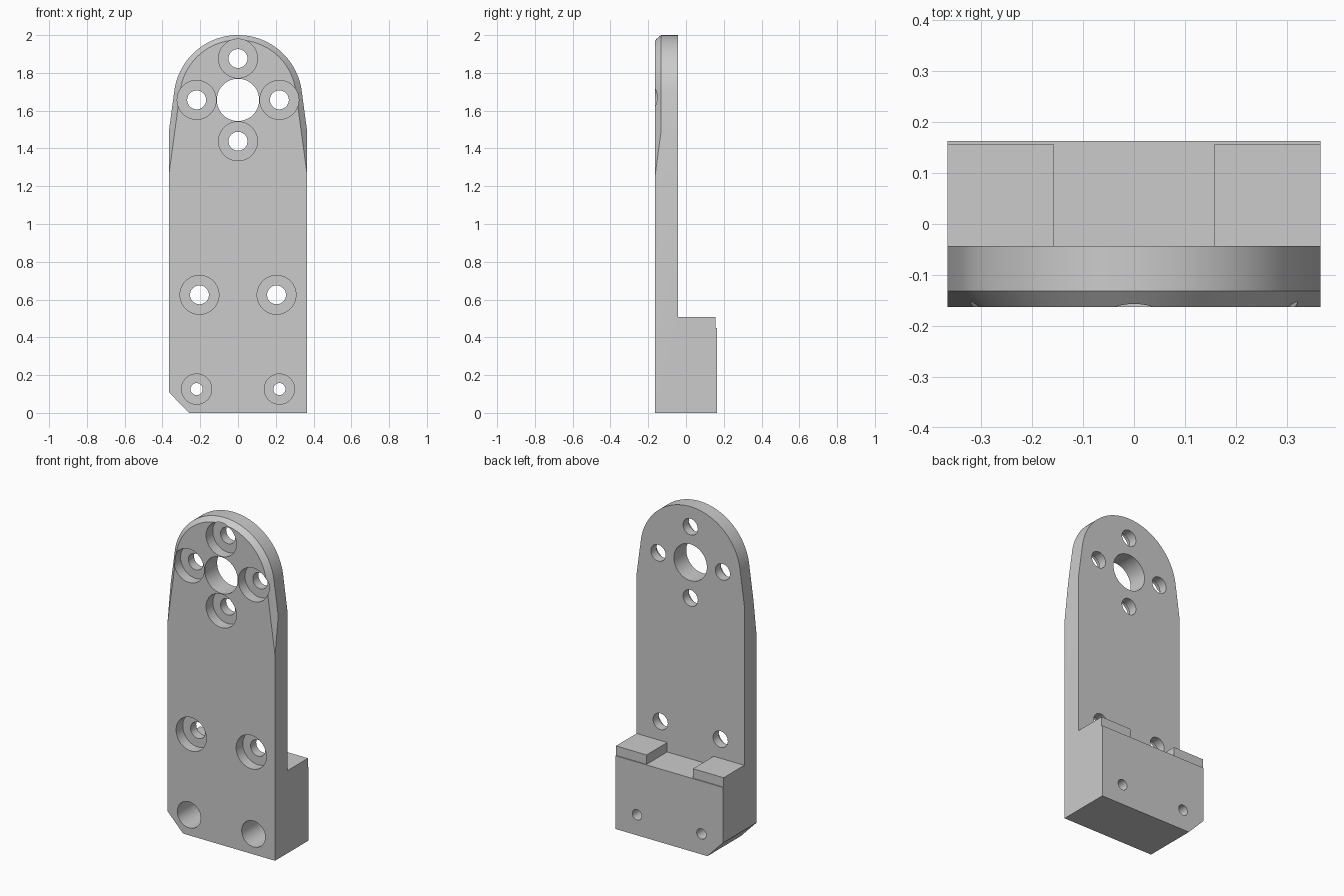
import bpy, bmesh, math

cube = bpy.data.objects.get("Cube")
if cube:
    bpy.data.objects.remove(cube, do_unlink=True)

# Main depths along y
FRONT, BEVEL, PLATE_BACK, BACK = -0.163, -0.132, -0.043, 0.163
HALF_W = 0.366

grey = bpy.data.materials.new("plain grey")
grey.diffuse_color = (0.6, 0.6, 0.6, 1)
grey.use_nodes = True
grey.node_tree.nodes["Principled BSDF"].inputs["Base Color"].default_value = (0.6, 0.6, 0.6, 1)


def loft(name, sections):
    """Closed solid through (y, [(x, z), ...]) sections with equal point counts."""
    bm = bmesh.new()
    rings = [[bm.verts.new((x, y, z)) for x, z in pts] for y, pts in sections]
    bm.faces.new(rings[0])
    bm.faces.new(rings[-1])
    for a, b in zip(rings, rings[1:]):
        for i in range(len(a)):
            j = (i + 1) % len(a)
            bm.faces.new((a[i], a[j], b[j], b[i]))
    bmesh.ops.recalc_face_normals(bm, faces=bm.faces)
    mesh = bpy.data.meshes.new(name)
    bm.to_mesh(mesh)
    bm.free()
    obj = bpy.data.objects.new(name, mesh)
    bpy.context.collection.objects.link(obj)
    return obj


def box(name, x0, x1, y0, y1, z0, z1):
    outline = [(x0, z0), (x1, z0), (x1, z1), (x0, z1)]
    return loft(name, [(y0, outline), (y1, outline)])


def rod(name, x, z, r, y0, y1, n=48):
    ring = [(x + r * math.cos(2 * math.pi * i / n), z + r * math.sin(2 * math.pi * i / n))
            for i in range(n)]
    return loft(name, [(y0, ring), (y1, ring)])


def combine(target, tool, operation="DIFFERENCE"):
    """Apply a boolean, then discard the helper solid."""
    tool.hide_render = True
    mod = target.modifiers.new("cut", "BOOLEAN")
    mod.operation, mod.solver, mod.object = operation, "EXACT", tool
    bpy.context.view_layer.objects.active = target
    bpy.ops.object.modifier_apply(modifier=mod.name)
    bpy.data.objects.remove(tool, do_unlink=True)


def tapered_arch(radius, centre_z, taper=0.135, n=64):
    """Round top whose tangent sides spread outwards down past the foot."""
    pts = []
    for i in range(n + 1):
        a = taper + (math.pi - 2 * taper) * i / n
        pts.append((radius * math.cos(a), centre_z + radius * math.sin(a)))
    x, z = pts[0]
    foot_x = x + (z + 0.2) * math.tan(taper)
    return [(foot_x, -0.2)] + pts + [(-foot_x, -0.2)]


# Body blank: straight sides with one clipped bottom corner
blank = [(-0.26, 0), (HALF_W, 0), (HALF_W, 2.2), (-HALF_W, 2.2), (-HALF_W, 0.11)]
body = loft("mounting_bracket", [(FRONT, blank), (BACK, blank)])

# Rounded, tapered head with a bevelled front edge
outer = tapered_arch(0.34, 1.66)
inner = tapered_arch(0.308, 1.666)
slope = [(2 * a - c, 2 * b - d) for (a, b), (c, d) in zip(inner, outer)]
combine(body, loft("head_shape", [(2 * FRONT - BEVEL, slope), (BEVEL, outer),
                                  (0.4, outer)]), "INTERSECT")

# Thin the plate above the foot, then cut the foot's channel and back lip
combine(body, box("upper_cut", -1, 1, PLATE_BACK, 0.5, 0.508, 2.5))
combine(body, box("channel_cut", -0.158, 0.158, PLATE_BACK, 0.5, 0.45, 0.7))
combine(body, box("lip_cut", -1, 1, 0.157, 0.5, 0.45, 0.7))

# Central bore in the head
combine(body, rod("bore", 0, 1.657, 0.112, -0.4, 0.4, 64))

# Counterbored screw holes: x, z, hole radius, counterbore radius, depth
holes = [(0, 1.876, 0.05, 0.103, 0.065), (0, 1.438, 0.05, 0.103, 0.065)]
for s in (-1, 1):
    holes += [(s * 0.219, 1.657, 0.05, 0.103, 0.065),
              (s * 0.204, 0.625, 0.05, 0.103, 0.065),
              (s * 0.219, 0.126, 0.032, 0.08, 0.2)]
for x, z, r, big, depth in holes:
    combine(body, rod("counterbore", x, z, big, -0.4, FRONT + depth))
    combine(body, rod("screw_hole", x, z, r, -0.4, 0.4))

# Material and shading
body.data.materials.clear()
body.data.materials.append(grey)
for f in body.data.polygons:
    f.material_index = 0
bpy.ops.object.select_all(action="DESELECT")
body.select_set(True)
bpy.context.view_layer.objects.active = body
bpy.ops.object.shade_smooth_by_angle(angle=math.radians(20))
